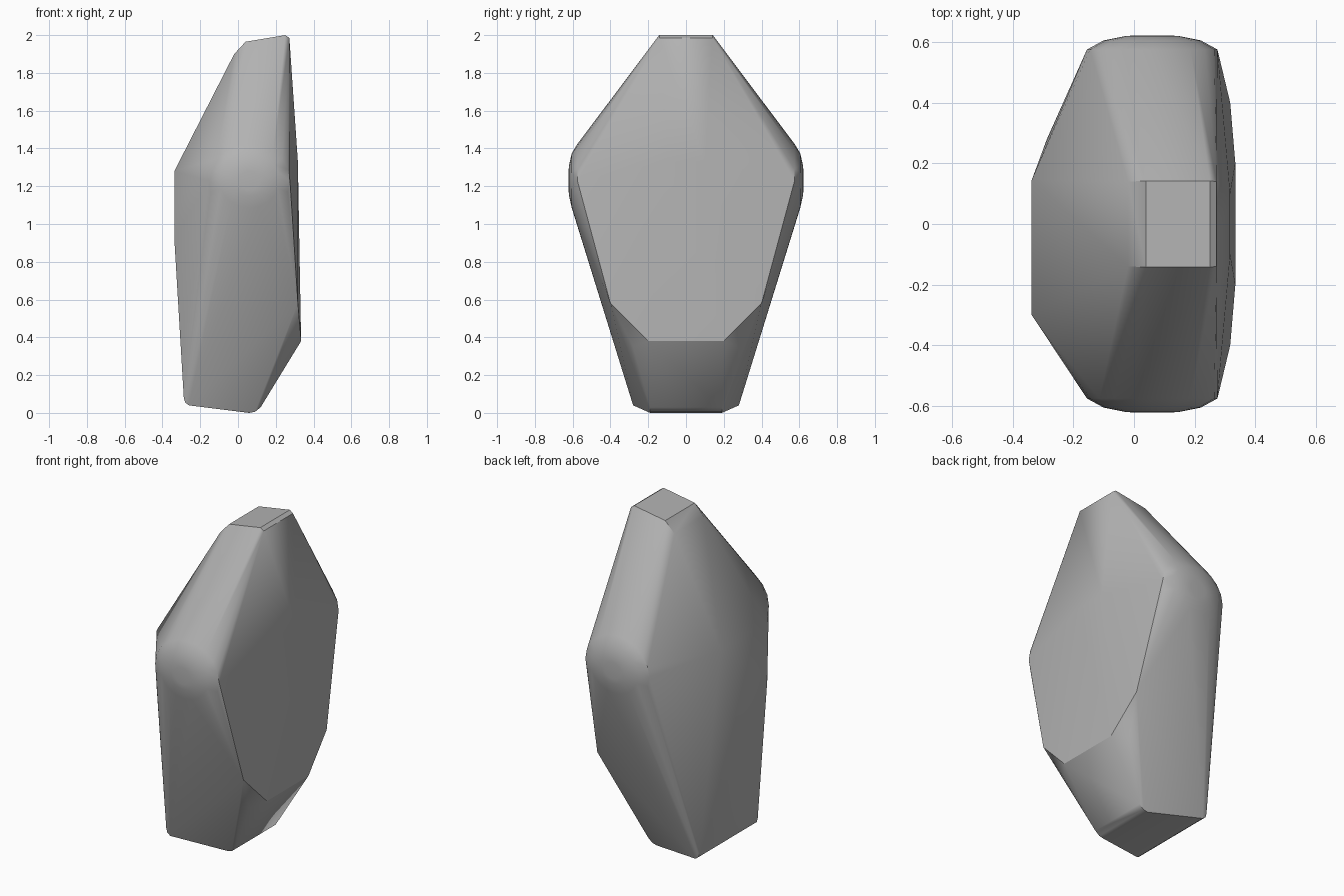
import bpy
import bmesh
import math

cube = bpy.data.objects.get("Cube")
if cube:
    bpy.data.objects.remove(cube)

stone = bpy.data.materials.new("stone grey")
stone.use_nodes = True
grey = (0.45, 0.45, 0.45, 1)
stone.diffuse_color = grey
stone.node_tree.nodes["Principled BSDF"].inputs["Base Color"].default_value = grey


def mirrored(points):
    """Return the points together with their copies across the y axis."""
    return [(x, s * y, z) for x, y, z in points for s in (-1, 1)]


# Slanted top facet with its bevelled left and right edges
top = mirrored([(-0.02, 0.14, 1.9), (0.04, 0.142, 1.965),
                (0.25, 0.142, 2.0), (0.272, 0.14, 1.985)])

# Flat broad face and the chamfer below it
broad_face = mirrored([(0.317, 0.1, 1.33), (0.317, 0.4, 0.58),
                       (0.334, 0.2, 0.38), (0.27, 0.28, 0.35)])

# Rounded base edges
base = mirrored([(0.12, 0.19, 0.03), (0.09, 0.19, 0.006), (0.06, 0.19, 0.0),
                 (-0.26, 0.28, 0.04), (-0.28, 0.28, 0.055), (-0.287, 0.28, 0.08)])

# Uneven ridge on the narrow side
ridge = [(-0.337, 0.145, 1.28), (-0.337, -0.3, 1.28), (-0.337, -0.3, 0.92)]

# Rounded shoulders, as stacked rings
shoulders = []
for y, radius in ((0.622, 0.055), (0.619, 0.09), (0.605, 0.16), (0.575, 0.215)):
    for i in range(20):
        a = math.tau * i / 20
        shoulders.append((0.06 + radius * math.cos(a), y, 1.23 + radius * 0.9 * math.sin(a)))
shoulders = mirrored(shoulders)

# Wrap all of the points in one faceted shell
bm = bmesh.new()
for point in top + broad_face + base + ridge + shoulders:
    bm.verts.new(point)
hull = bmesh.ops.convex_hull(bm, input=bm.verts)
loose = [v for v in bm.verts if not v.link_faces]
bmesh.ops.delete(bm, geom=loose, context="VERTS")
bmesh.ops.dissolve_limit(bm, angle_limit=math.radians(1), verts=bm.verts, edges=bm.edges)
bmesh.ops.recalc_face_normals(bm, faces=bm.faces)
mesh = bpy.data.meshes.new("rock")
bm.to_mesh(mesh)
bm.free()

rock = bpy.data.objects.new("rock", mesh)
bpy.context.collection.objects.link(rock)
mesh.materials.append(stone)
bpy.ops.object.select_all(action="DESELECT")
rock.select_set(True)
bpy.context.view_layer.objects.active = rock
bpy.ops.object.shade_smooth_by_angle(angle=math.radians(30))
